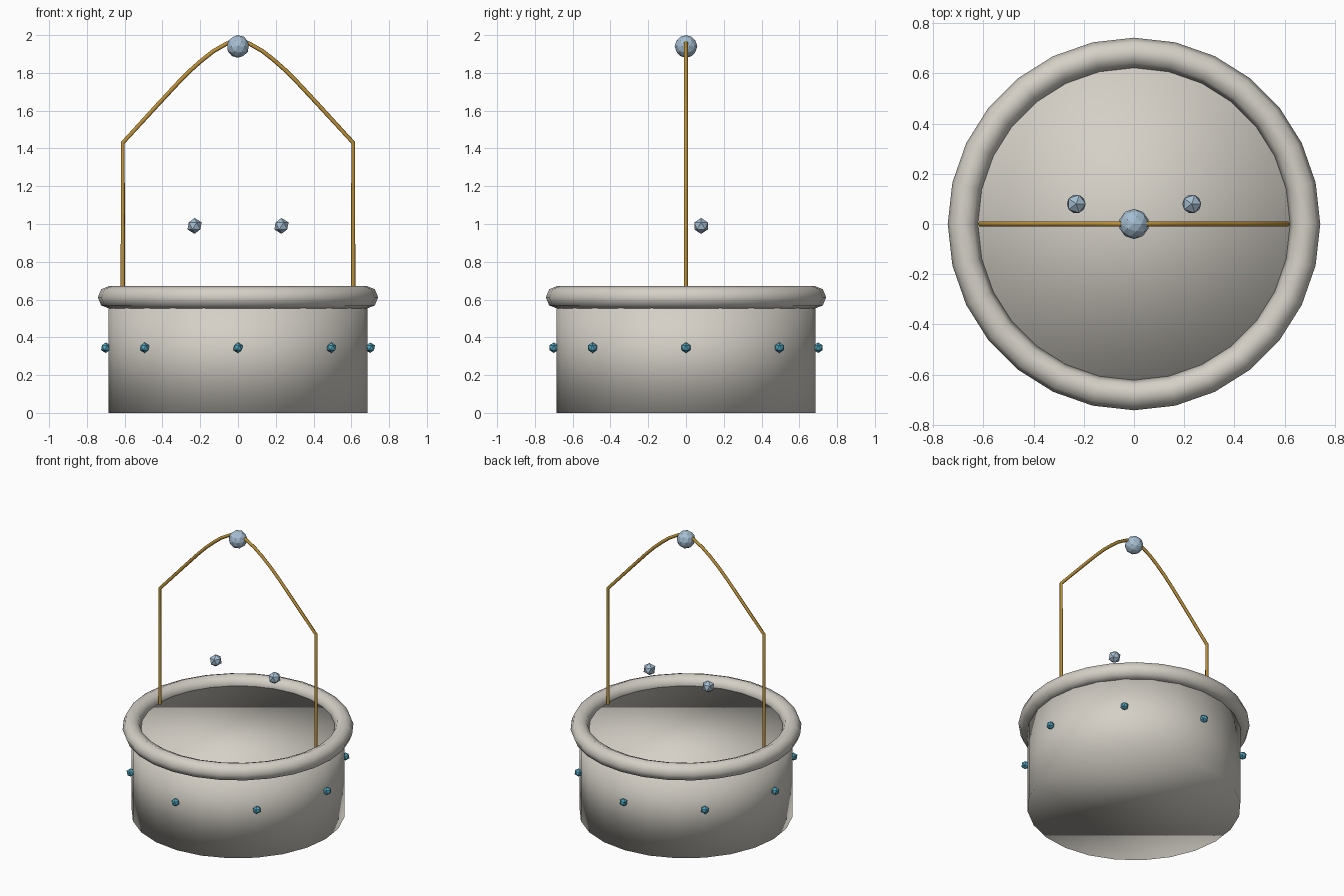
import bpy, bmesh, math
from mathutils import Matrix

if "Cube" in bpy.data.objects:
    bpy.data.objects.remove(bpy.data.objects["Cube"])


def material(name, rgb):
    m = bpy.data.materials.new(name)
    m.diffuse_color = (*rgb, 1.0)
    m.use_nodes = True
    m.node_tree.nodes["Principled BSDF"].inputs["Base Color"].default_value = m.diffuse_color
    return m


STONE = material("pale_stone", (0.66, 0.63, 0.57))
GOLD = material("dark_gold", (0.50, 0.28, 0.04))
PEARL = material("pale_blue", (0.38, 0.52, 0.65))
TEAL = material("teal", (0.08, 0.38, 0.52))


def finish(name, bm, mat, smooth):
    bmesh.ops.recalc_face_normals(bm, faces=bm.faces)
    for f in bm.faces:
        f.smooth = smooth
    me = bpy.data.meshes.new(name)
    bm.to_mesh(me)
    bm.free()
    me.materials.append(mat)
    ob = bpy.data.objects.new(name, me)
    bpy.context.collection.objects.link(ob)
    return ob


def ball(name, radius, loc, mat, detail):
    bm = bmesh.new()
    bmesh.ops.create_icosphere(bm, subdivisions=detail, radius=radius,
                               matrix=Matrix.Translation(loc))
    return finish(name, bm, mat, False)


# Drum body: closed cylinder, smooth all over including the caps
BODY_R, BODY_H = 0.685, 0.612
bm = bmesh.new()
bmesh.ops.create_cone(bm, cap_ends=True, segments=24, radius1=BODY_R,
                      radius2=BODY_R, depth=BODY_H,
                      matrix=Matrix.Translation((0, 0, BODY_H / 2)))
finish("body", bm, STONE, True)

# Rounded rim
bpy.ops.mesh.primitive_torus_add(major_segments=28, minor_segments=8,
                                 major_radius=0.682, minor_radius=0.06,
                                 location=(0, 0, BODY_H))
rim = bpy.context.object
rim.name = "rim"
rim.data.materials.append(STONE)
for p in rim.data.polygons:
    p.use_smooth = True

# Wire handle: half profile from foot to apex, mirrored
half = [(0.61, 0.60), (0.61, 1.43), (0.42, 1.637), (0.31, 1.755),
        (0.25, 1.815), (0.19, 1.868), (0.13, 1.915), (0.06, 1.955)]
path = [(-x, z) for x, z in half] + [(0, 1.972)] + half[::-1]
cu = bpy.data.curves.new("handle", 'CURVE')
cu.dimensions = '3D'
cu.bevel_depth = 0.011
cu.bevel_resolution = 1
cu.use_fill_caps = True
sp = cu.splines.new('POLY')
sp.points.add(len(path) - 1)
for pt, (x, z) in zip(sp.points, path):
    pt.co = (x, 0, z, 1)
cu.materials.append(GOLD)
handle = bpy.data.objects.new("handle", cu)
bpy.context.collection.objects.link(handle)
bpy.ops.object.select_all(action='DESELECT')
handle.select_set(True)
bpy.context.view_layer.objects.active = handle
bpy.ops.object.convert(target='MESH')

# Knob at the apex and two floating balls
ball("knob", 0.06, (0, 0, 1.94), PEARL, 2)
for side, x in (("left", -0.23), ("right", 0.23)):
    ball("floating_ball_" + side, 0.042, (x, 0.08, 0.99), PEARL, 1)

# Ring of eight studs around the body
for i in range(8):
    a = i * math.pi / 4
    ball(f"stud_{i + 1}", 0.028,
         (0.70 * math.cos(a), 0.70 * math.sin(a), 0.345), TEAL, 1)
